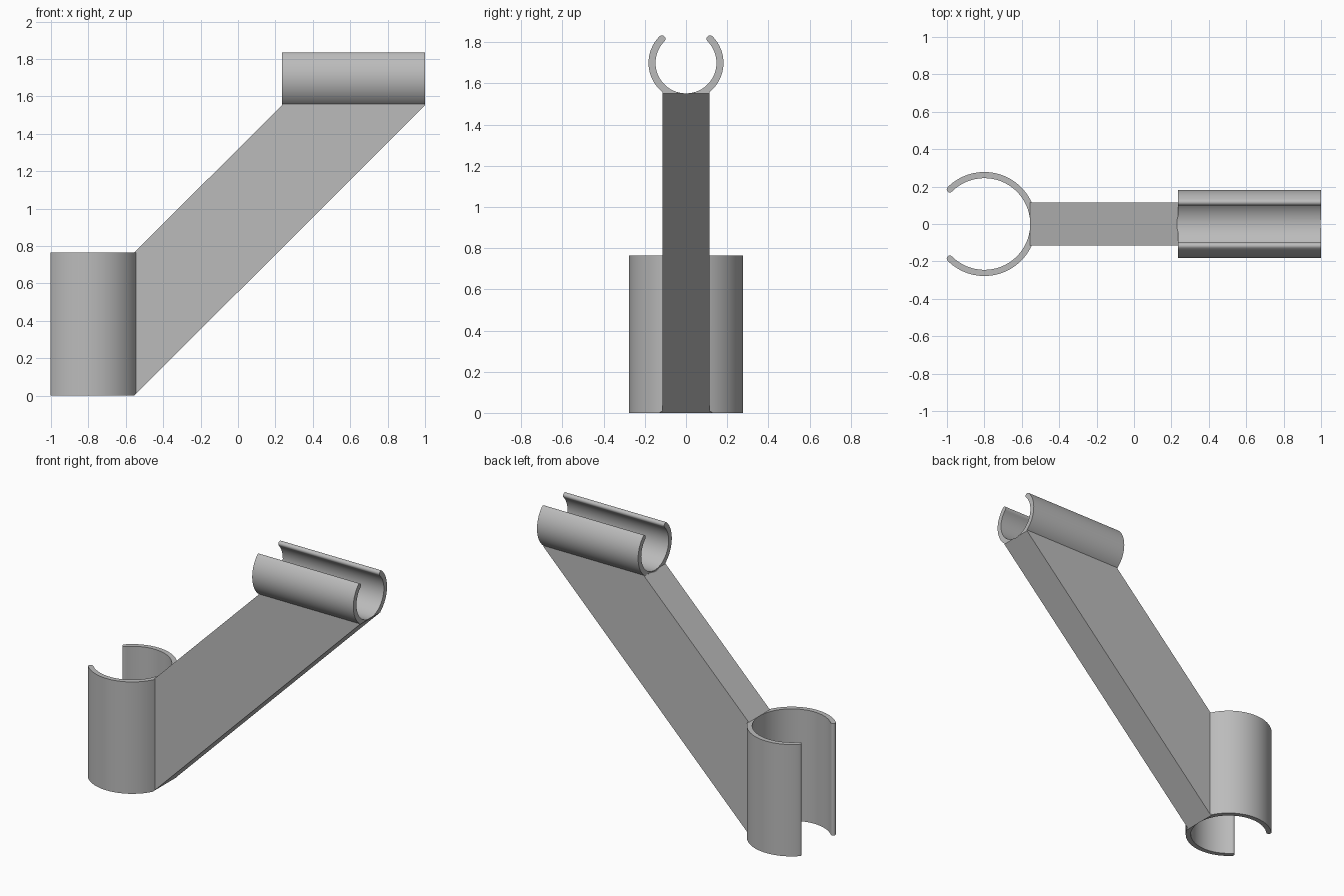
import bpy, bmesh, math
from mathutils import Matrix, Vector

cube = bpy.data.objects.get("Cube")
if cube:
    bpy.data.objects.remove(cube, do_unlink=True)

grey = bpy.data.materials.new("light grey plastic")
grey.use_nodes = True
GREY = (0.5, 0.5, 0.5, 1)
grey.diffuse_color = GREY
grey.node_tree.nodes["Principled BSDF"].inputs["Base Color"].default_value = GREY

LOW_X, LOW_R, LOW_BORE = -0.8, 0.278, 0.245     # upright clip
TOP_Z, TOP_R, TOP_BORE = 1.7, 0.182, 0.148      # lying clip
LENGTH, HALF_WIDTH = 0.765, 0.114
FOOT = LOW_X + LOW_BORE                         # x where the arm starts
ARM_TOP = TOP_Z - TOP_BORE


def prism(name, outline, depth, matrix, trim=False):
    """Extrude a flat outline along local z; optionally trim to the arm's underside."""
    bm = bmesh.new()
    face = bm.faces.new([bm.verts.new((x, y, 0)) for x, y in outline])
    ext = bmesh.ops.extrude_face_region(bm, geom=[face])["geom"]
    moved = [v for v in ext if isinstance(v, bmesh.types.BMVert)]
    bmesh.ops.translate(bm, verts=moved, vec=(0, 0, depth))
    bm.transform(matrix)
    if trim:
        cut = bmesh.ops.bisect_plane(bm, geom=bm.verts[:] + bm.edges[:] + bm.faces[:],
                                     plane_co=(FOOT, 0, 0), plane_no=(1, 0, -1),
                                     clear_outer=True)["geom_cut"]
        edges = [e for e in cut if isinstance(e, bmesh.types.BMEdge)]
        bmesh.ops.holes_fill(bm, edges=edges, sides=0)
    bmesh.ops.recalc_face_normals(bm, faces=bm.faces)
    mesh = bpy.data.meshes.new(name)
    bm.to_mesh(mesh)
    bm.free()
    mesh.materials.append(grey)
    mesh.shade_smooth()
    mesh.set_sharp_from_angle(angle=math.radians(30))
    obj = bpy.data.objects.new(name, mesh)
    bpy.context.collection.objects.link(obj)
    return obj


def arc(radius, start, end, steps, centre=(0, 0)):
    angles = [start + (end - start) * i / steps for i in range(steps + 1)]
    return [(centre[0] + radius * math.cos(a), centre[1] + radius * math.sin(a)) for a in angles]


def c_outline(outer, inner):
    """Three-quarter ring open towards -x, with rounded lips."""
    lip = math.radians(135)
    mid, r = (outer + inner) / 2, (outer - inner) / 2
    tips = [(mid * math.cos(s * lip), mid * math.sin(s * lip)) for s in (1, -1)]
    return (arc(outer, -lip, lip, 72)
            + arc(r, lip, lip + math.pi, 8, tips[0])[1:-1]
            + arc(inner, lip, -lip, 72)
            + arc(r, math.pi - lip, 2 * math.pi - lip, 8, tips[1])[1:-1])


# Local axes to world: profile x points down, y across, extrusion along x
lying = Matrix(((0, 0, 1, 1 - LENGTH), (0, 1, 0, 0), (-1, 0, 0, TOP_Z), (0, 0, 0, 1)))

# Spring clips
prism("lower_clip", c_outline(LOW_R, LOW_BORE), LENGTH,
      Matrix.Translation((LOW_X, 0, 0)), trim=True)
prism("upper_clip", c_outline(TOP_R, TOP_BORE), LENGTH, lying, trim=True)

# Slanted arm, side outline in x-z
side = Matrix(((1, 0, 0, 0), (0, 0, 1, -HALF_WIDTH), (0, 1, 0, 0), (0, 0, 0, 1)))
lip = 0.01
arm = prism("slanted_arm", [(FOOT, 0), (1, ARM_TOP), (1, ARM_TOP + lip),
                            (1 - LENGTH, ARM_TOP + lip), (1 - LENGTH, ARM_TOP),
                            (FOOT, LENGTH)], 2 * HALF_WIDTH, side)

# Hollow the arm's top so it seats against the upper clip
cutter = prism("bore_cutter", arc(TOP_BORE + 0.006, 0, 2 * math.pi, 96)[:-1], LENGTH + 0.2,
               Matrix.Translation((-0.1, 0, 0)) @ lying)
cutter.hide_render = True
mod = arm.modifiers.new("seat", "BOOLEAN")
mod.operation, mod.solver, mod.object = "DIFFERENCE", "EXACT", cutter
bpy.context.view_layer.objects.active = arm
bpy.ops.object.modifier_apply(modifier=mod.name)
bpy.data.objects.remove(cutter, do_unlink=True)
